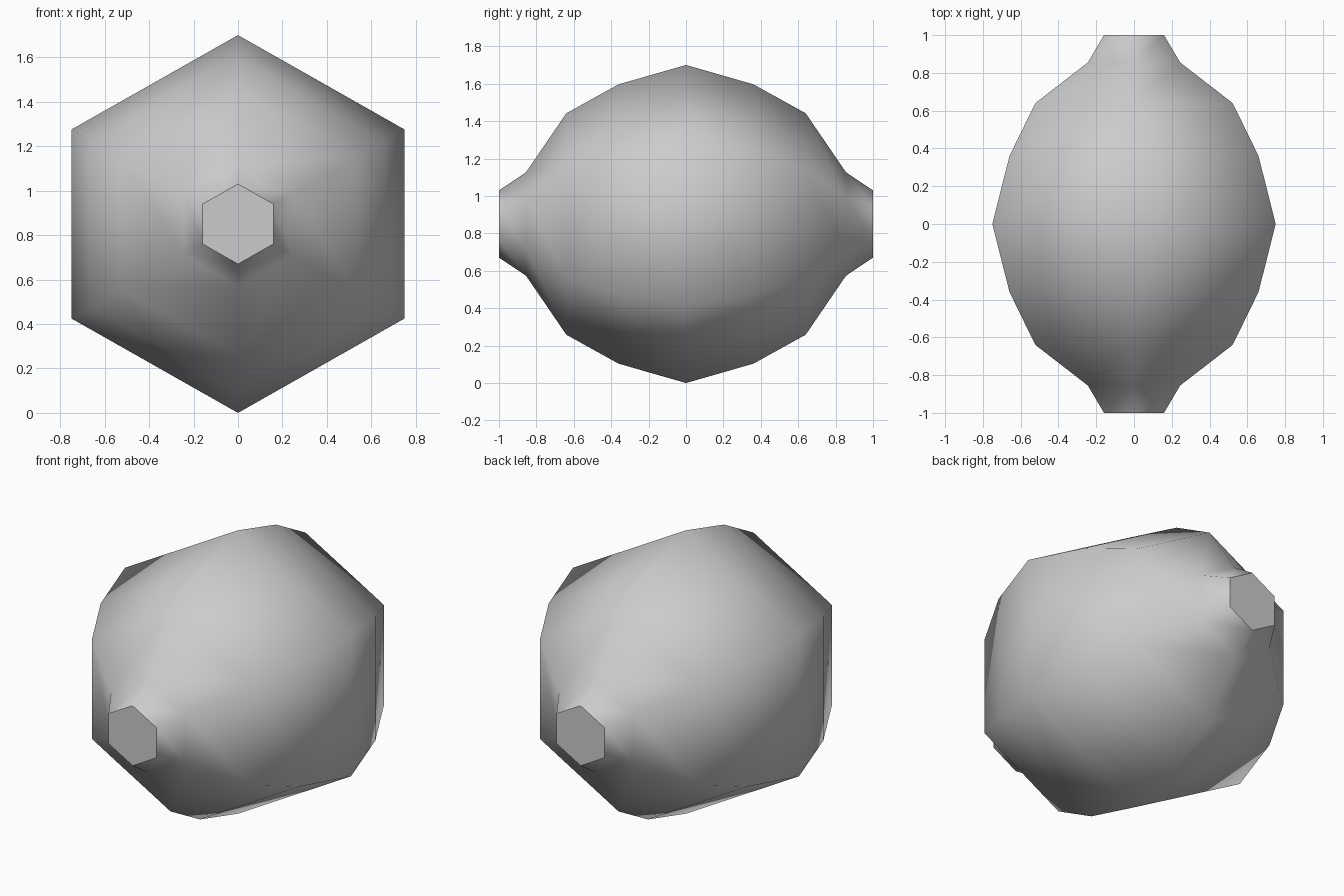
import bpy, bmesh, math

if "Cube" in bpy.data.objects:
    bpy.data.objects.remove(bpy.data.objects["Cube"])

SIDES = 6
CENTRE_Z = 0.85
X_SCALE = 1.019
# (distance along y, ring radius) for one half, mirrored to the other
HALF = [(0.36, 0.747), (0.64, 0.592), (0.855, 0.277), (1.0, 0.18)]
PROFILE = [(-y, r) for y, r in reversed(HALF)] + [(0, 0.85)] + HALF

grey = bpy.data.materials.new("plain grey")
grey.diffuse_color = (0.6, 0.6, 0.6, 1)
grey.use_nodes = True
grey.node_tree.nodes["Principled BSDF"].inputs["Base Color"].default_value = grey.diffuse_color

bm = bmesh.new()


def ring(y, r):
    angles = [2 * math.pi * i / SIDES for i in range(SIDES)]
    return [bm.verts.new((r * math.sin(a) * X_SCALE, y, CENTRE_Z + r * math.cos(a)))
            for a in angles]


# Lemon-shaped skin: hexagonal rings joined along y
rings = [ring(y, r) for y, r in PROFILE]
for a, b in zip(rings, rings[1:]):
    for i in range(SIDES):
        j = (i + 1) % SIDES
        bm.faces.new((a[i], a[j], b[j], b[i])).smooth = True

# Flat end caps with crisp rims
for end in (rings[0], rings[-1]):
    cap = bm.faces.new(end)
    for edge in cap.edges:
        edge.smooth = False

bmesh.ops.recalc_face_normals(bm, faces=bm.faces[:])
mesh = bpy.data.meshes.new("lemon_body")
bm.to_mesh(mesh)
bm.free()
mesh.materials.append(grey)
body = bpy.data.objects.new("lemon_body", mesh)
bpy.context.collection.objects.link(body)
